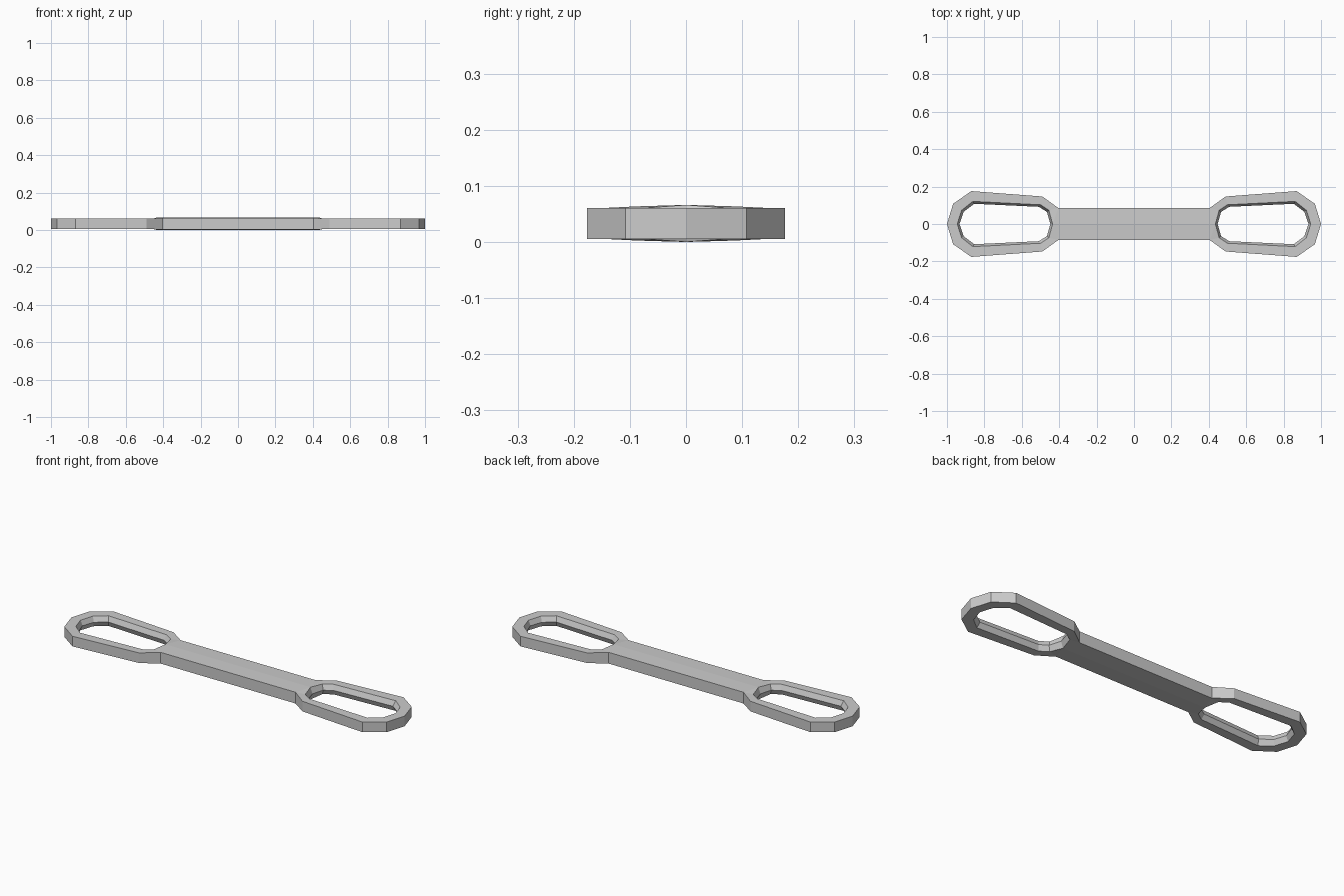
import bpy
import bmesh

cube = bpy.data.objects.get("Cube")
if cube:
    bpy.data.objects.remove(cube)

MID = 0.033      # height of the symmetry plane
RING = 0.0275    # half thickness of the loops
EDGE = 0.0305    # half thickness at the bar's long edges
CROWN = 0.033    # half thickness along the bar's centre line
INSET = 0.012    # how far the inner ridge stands into the hole

# One eighth of the link: outer and inner outlines of a loop, tip to bar
outer = [(1, 0), (0.967, 0.108), (0.87, 0.176), (0.49, 0.147), (0.405, 0.086)]
inner = [(0.945, 0), (0.922, 0.073), (0.862, 0.121), (0.5, 0.103), (0.455, 0.073), (0.435, 0)]
HOLE_X, HOLE_Y, HOLE_HALF = 0.69, 0.112, 0.255

bm = bmesh.new()


def row(points, height):
    return [bm.verts.new((x, y, height)) for x, y in points]


def wall(lower, upper):
    for i in range(len(lower) - 1):
        bm.faces.new((lower[i], lower[i + 1], upper[i + 1], upper[i]))


# The outer outline continues along the bar's edge to the middle
outline = outer + [(0, 0.086)]
top_out = row(outline, RING)
base_out = row(outline, 0)
for v in top_out[-2:]:
    v.co.z = EDGE
wall(base_out, top_out)

# Hole wall, folded to a ridge at half height
ridge = [(x + INSET * (HOLE_X - x) / HOLE_HALF, y * (1 - INSET / HOLE_Y)) for x, y in inner]
top_in = row(inner, RING)
top_in[-1].co.z = CROWN
wall(top_in, row(ridge, 0))

# Flat top of the loop
for i in range(len(outer) - 1):
    bm.faces.new((top_out[i], top_out[i + 1], top_in[i + 1], top_in[i]))

# Slightly crowned top of the bar and the web beside the hole
centre = bm.verts.new((0, 0, CROWN))
bm.faces.new((centre, top_in[-1], top_out[-2], top_out[-1]))
bm.faces.new((top_in[-1], top_in[-2], top_out[-2]))

mesh = bpy.data.meshes.new("double_loop_link")
bm.to_mesh(mesh)
bm.free()
link = bpy.data.objects.new("double_loop_link", mesh)
bpy.context.collection.objects.link(link)
link.location.z = MID

# Mirror to all eight corners
mirror = link.modifiers.new("mirror", 'MIRROR')
mirror.use_axis = (True, True, True)
mirror.use_clip = True
mirror.merge_threshold = 0.0005

# Plain grey
grey = bpy.data.materials.new("plain grey")
grey.use_nodes = True
colour = (0.6, 0.6, 0.6, 1)
grey.diffuse_color = colour
grey.node_tree.nodes["Principled BSDF"].inputs["Base Color"].default_value = colour
mesh.materials.append(grey)
